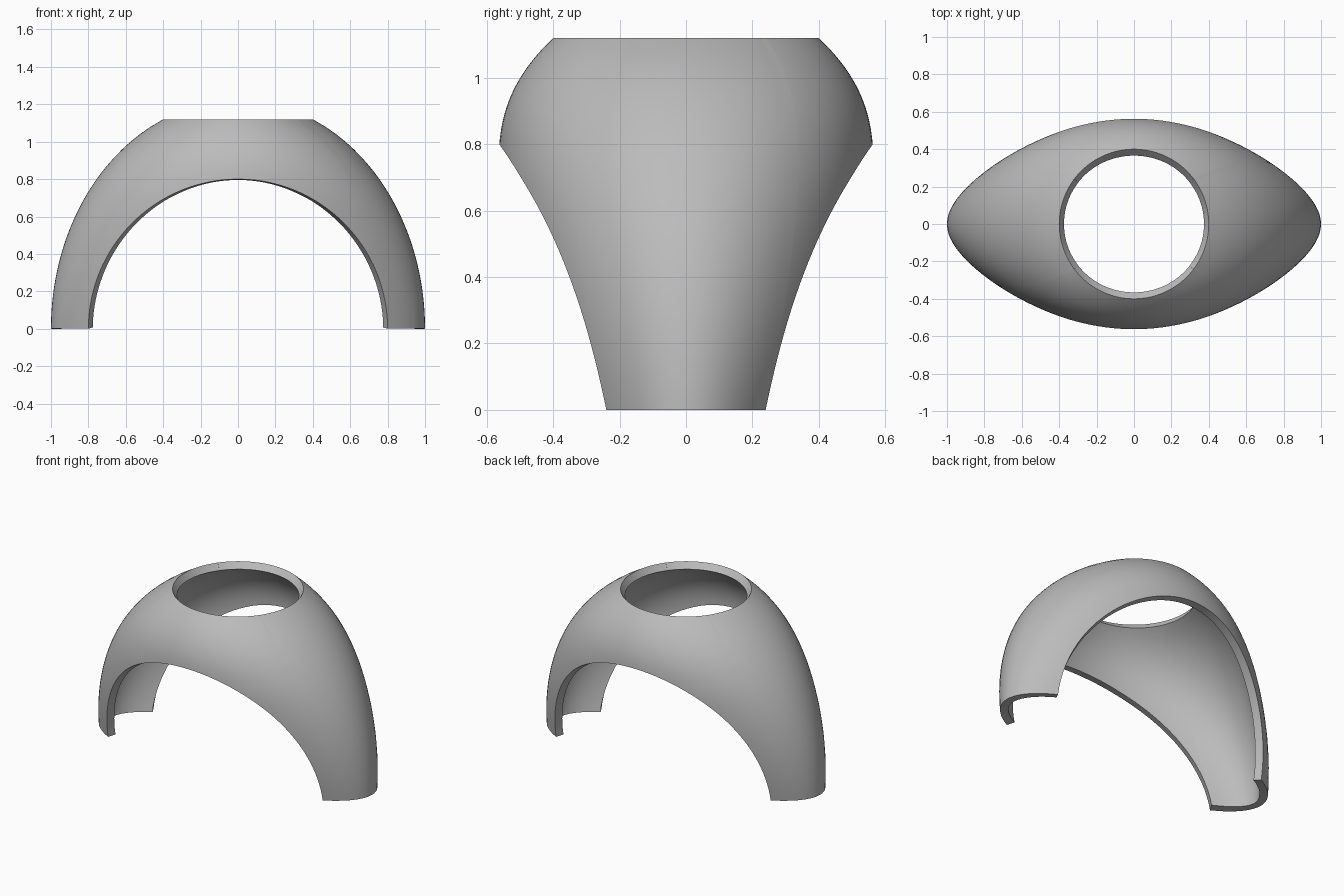
import bpy, bmesh
from math import acos, cos, sin, pi, sqrt

cube = bpy.data.objects.get("Cube")
if cube:
    bpy.data.objects.remove(cube, do_unlink=True)

TOP = 1.12          # height of the round opening
ARCH = 0.8          # radius of the arch tunnel
C2 = 1.493          # squared height of the long profile ellipse
WIDE = 0.72         # height of the widest cross-section
ROWS = 28


def half_length(z):
    return sqrt(1 - z * z / C2)


def half_width(z):
    if z < WIDE:
        return 0.565 - 0.165 * ((WIDE - z) / WIDE) ** 1.5
    return 0.565 - 0.165 * ((z - WIDE) / (TOP - WIDE)) ** 2.6


# One quarter of the lower edge: flat foot, then the arch up to its crown
corner = acos(ARCH)
quarter = [(corner * i / 10, 0.0) for i in range(10)]
for i in range(33):
    z = ARCH * sin(pi / 2 * i / 32)
    c2 = max(0.0, (ARCH ** 2 - z * z) / (1 - z * z / C2))
    quarter.append((acos(sqrt(c2)), z))

# Mirror the quarter around the whole outline
half = quarter + [(pi - a, z) for a, z in reversed(quarter[:-1])]
outline = half + [(2 * pi - a, z) for a, z in reversed(half[1:-1])]

# Shell skin: elliptical sections from the lower edge to the round opening
bm = bmesh.new()
columns = []
for angle, low in outline:
    column = []
    for r in range(ROWS + 1):
        z = low + (TOP - low) * r / ROWS
        column.append(bm.verts.new((half_length(z) * cos(angle),
                                    half_width(z) * sin(angle), z)))
    columns.append(column)
for left, right in zip(columns, columns[1:] + columns[:1]):
    for r in range(ROWS):
        bm.faces.new((left[r], right[r], right[r + 1], left[r + 1]))
bm.normal_update()
mesh = bpy.data.meshes.new("arched_shell")
bm.to_mesh(mesh)
bm.free()

shell = bpy.data.objects.new("arched_shell", mesh)
bpy.context.collection.objects.link(shell)

# Plain grey material
grey = bpy.data.materials.new("plain_grey")
grey.use_nodes = True
color = (0.5, 0.5, 0.5, 1)
grey.diffuse_color = color
grey.node_tree.nodes["Principled BSDF"].inputs["Base Color"].default_value = color
mesh.materials.append(grey)

# Wall thickness grows inward
wall = shell.modifiers.new("wall", 'SOLIDIFY')
wall.thickness = 0.05
wall.offset = -1

bpy.ops.object.select_all(action='DESELECT')
shell.select_set(True)
bpy.context.view_layer.objects.active = shell
bpy.ops.object.modifier_apply(modifier="wall")
bpy.ops.object.shade_smooth_by_angle(angle=pi / 6)
